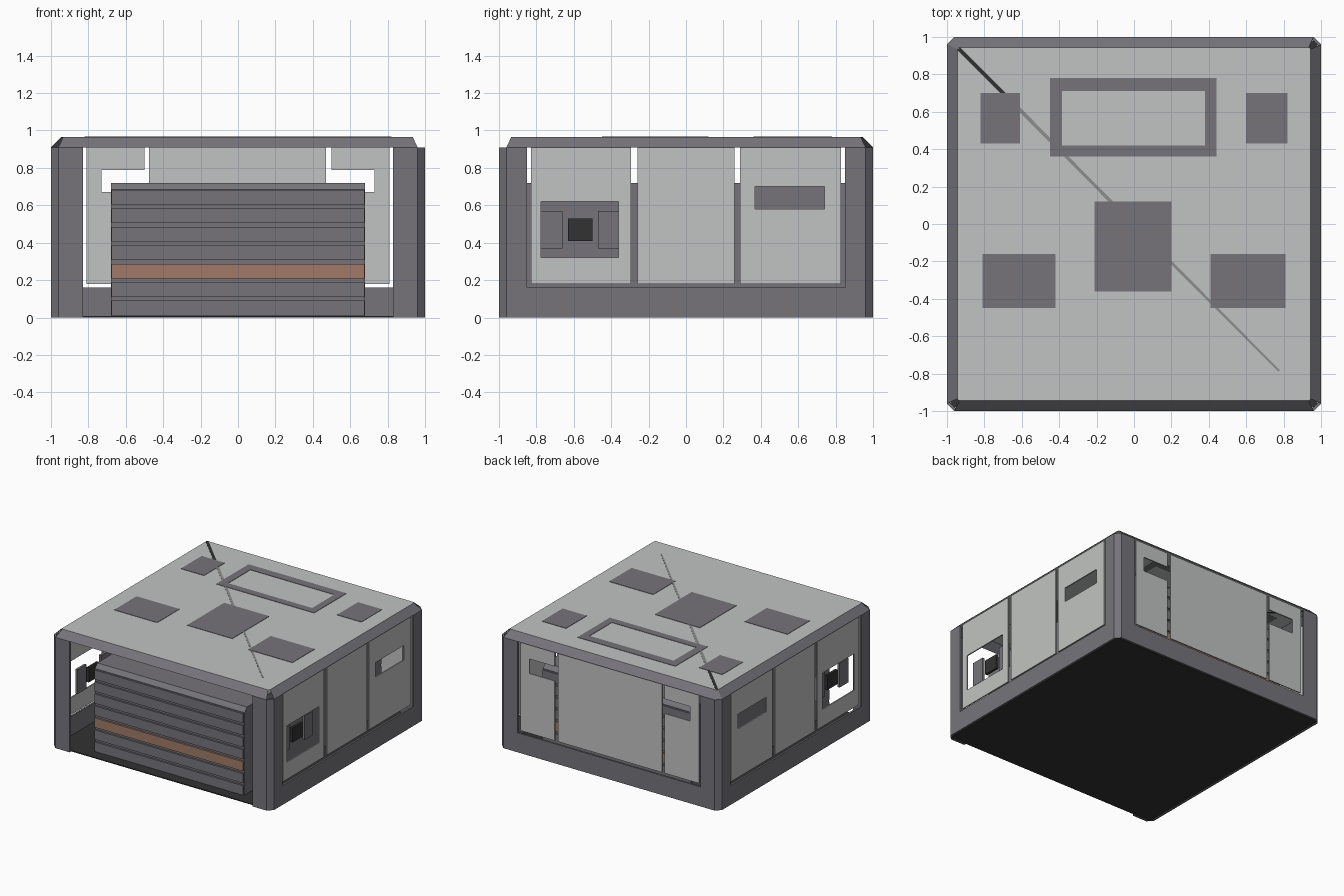
import bpy
import bmesh

cube = bpy.data.objects.get("Cube")
if cube:
    bpy.data.objects.remove(cube, do_unlink=True)


def material(name, rgb):
    m = bpy.data.materials.new(name)
    m.use_nodes = True
    m.diffuse_color = (*rgb, 1)
    m.node_tree.nodes["Principled BSDF"].inputs["Base Color"].default_value = (*rgb, 1)
    return m


LIGHT = material("light_grey", (0.535, 0.55, 0.54))
MID = material("mid_grey", (0.27, 0.27, 0.27))
FRAME = material("slate_grey", (0.18, 0.175, 0.195))
BROWN = material("rust_brown", (0.35, 0.195, 0.14))
BLACK = material("near_black", (0.032, 0.032, 0.032))


def finish(name, bm, *mats):
    bmesh.ops.recalc_face_normals(bm, faces=bm.faces)
    mesh = bpy.data.meshes.new(name)
    bm.to_mesh(mesh)
    bm.free()
    for m in mats:
        mesh.materials.append(m)
    ob = bpy.data.objects.new(name, mesh)
    bpy.context.collection.objects.link(ob)
    return ob


def boxes(name, spans, mat):
    """One object from boxes given as (x range, y range, z range)."""
    bm = bmesh.new()
    for span in spans:
        lo = [min(r) for r in span]
        hi = [max(r) for r in span]
        for v in bmesh.ops.create_cube(bm, size=1)["verts"]:
            for i in range(3):
                v.co[i] = hi[i] if v.co[i] > 0 else lo[i]
    return finish(name, bm, mat)


def prism(name, points, place, lo, hi, mat):
    """Extrude a profile; place(a, b, t) turns it into a 3D point."""
    bm = bmesh.new()
    rings = [[bm.verts.new(place(a, b, t)) for a, b in points] for t in (lo, hi)]
    n = len(points)
    for ring in rings:
        bm.faces.new(ring)
    for i in range(n):
        j = (i + 1) % n
        bm.faces.new((rings[0][i], rings[0][j], rings[1][j], rings[1][i]))
    return finish(name, bm, mat)


def pierced(u, z, hole_u, hole_z):
    """Rectangles that surround a hole in a panel."""
    rects = [((u[0], hole_u[0]), z), ((hole_u[1], u[1]), z),
             (hole_u, (z[0], hole_z[0])), (hole_u, (hole_z[1], z[1]))]
    return [r for r in rects if r[0][1] - r[0][0] > 0.001]


def flip(r, s):
    return (r[0] * s, r[1] * s)


# Floor and thin lower beams
boxes("floor", [((-0.98, 0.98), (-0.98, 0.98), (0, 0.008))], BLACK)
SHEET = (0.985, 1)
boxes("lower_beams", [(SHEET, (-0.85, 0.85), (0, 0.16)),
                      (flip(SHEET, -1), (-0.85, 0.85), (0, 0.16)),
                      ((-0.83, 0.83), SHEET, (0, 0.16))], FRAME)

# Angled corner posts of folded sheet
post = [(0.83, 1), (0.96, 1), (1, 0.96), (1, 0.85),
        (0.985, 0.85), (0.985, 0.954), (0.954, 0.985), (0.83, 0.985)]
for sy, end in ((-1, "front"), (1, "back")):
    for sx, side in ((1, "left"), (-1, "right")):
        prism(f"{end}_{side}_post", post,
              lambda a, b, t: (a * sx, b * sy, t), 0, 0.91, FRAME)


# Roof panel with four sloped edge sheets, one closed corner
def octagon(r, cut):
    c = r - cut
    return [(r, -c), (r, c), (c, r), (-c, r), (-r, c), (-r, -c), (-c, -r), (c, -r)]


bm = bmesh.new()
low = [bm.verts.new((x, y, 0.91)) for x, y in octagon(1, 0.04)]
top = [bm.verts.new((x, y, 0.964)) for x, y in octagon(0.945, 0.01)]
for i in (0, 2, 3, 4, 6):
    j = (i + 1) % 8
    bm.faces.new((low[i], low[j], top[j], top[i])).material_index = 1
bm.faces.new(top)
finish("roof", bm, LIGHT, FRAME)

# Roof plates, ring and diagonal seam
ROOF = (0.963, 0.967)
boxes("roof_plates", [((-0.21, 0.2), (-0.36, 0.12), ROOF),
                      ((-0.81, -0.42), (-0.45, -0.16), ROOF),
                      ((0.41, 0.81), (-0.45, -0.16), ROOF),
                      ((-0.82, -0.61), (0.43, 0.7), ROOF),
                      ((0.6, 0.82), (0.43, 0.7), ROOF)], FRAME)
boxes("roof_ring", [(u, v, ROOF) for u, v in
                    pierced((-0.45, 0.44), (0.36, 0.78), (-0.385, 0.38), (0.42, 0.71))], FRAME)
prism("roof_seam_back", [(-0.945, 0.93), (-0.93, 0.945), (-0.68, 0.695), (-0.695, 0.68)],
      lambda a, b, t: (a, b, t), 0.963, 0.966, BLACK)
prism("roof_seam_front", [(-0.69, 0.675), (-0.675, 0.69), (0.78, -0.782), (0.772, -0.79)],
      lambda a, b, t: (a, b, t), 0.963, 0.966, MID)

# Side walls: three panels, with a window and a vent hole
WALL = (0.98, 0.99)
TALL = (0.18, 0.91)
for s, side in ((1, "left"), (-1, "right")):
    wall = flip(WALL, s)
    front = pierced((-0.83, -0.295), TALL, (-0.775, -0.36), (0.32, 0.62))
    back = pierced((0.29, 0.83), TALL, (0.37, 0.74), (0.58, 0.70))
    middle = [((-0.26, 0.26), TALL)]
    for name, rects in (("front", front), ("middle", middle), ("back", back)):
        boxes(f"{side}_{name}_panel", [(wall, y, z) for y, z in rects], LIGHT)
    fitting = flip((0.915, 0.935), s)
    boxes(f"{side}_window_brackets", [(fitting, (-0.775, -0.66), (0.37, 0.57)),
                                      (fitting, (-0.47, -0.36), (0.37, 0.57))], FRAME)
    boxes(f"{side}_window_block", [(fitting, (-0.63, -0.5), (0.41, 0.53))], BLACK)

# Back wall: centre panel and two slotted side panels
boxes("back_centre_panel", [((-0.475, 0.47), WALL, TALL)], LIGHT)
for s, side in ((1, "left"), (-1, "right")):
    rects = pierced((0.5, 0.81), TALL, (0.5, 0.73), (0.67, 0.79))
    boxes(f"back_{side}_panel", [(flip(x, s), WALL, z) for x, z in rects], LIGHT)

# Inner container with slatted ends
body = [(-0.885, 0.009), (-0.885, 0.685), (-0.855, 0.72),
        (0.855, 0.72), (0.885, 0.685), (0.885, 0.009)]
prism("container_body", body, lambda a, b, t: (t, a, b), -0.68, 0.68, FRAME)
for s, end in ((-1, "front"), (1, "back")):
    for i in range(7):
        z = 0.012 + i * 0.0985
        boxes(f"{end}_slat_{i + 1}",
              [((-0.675, 0.675), flip((0.88, 0.9), s), (z, z + 0.078))],
              BROWN if i == 2 else FRAME)
